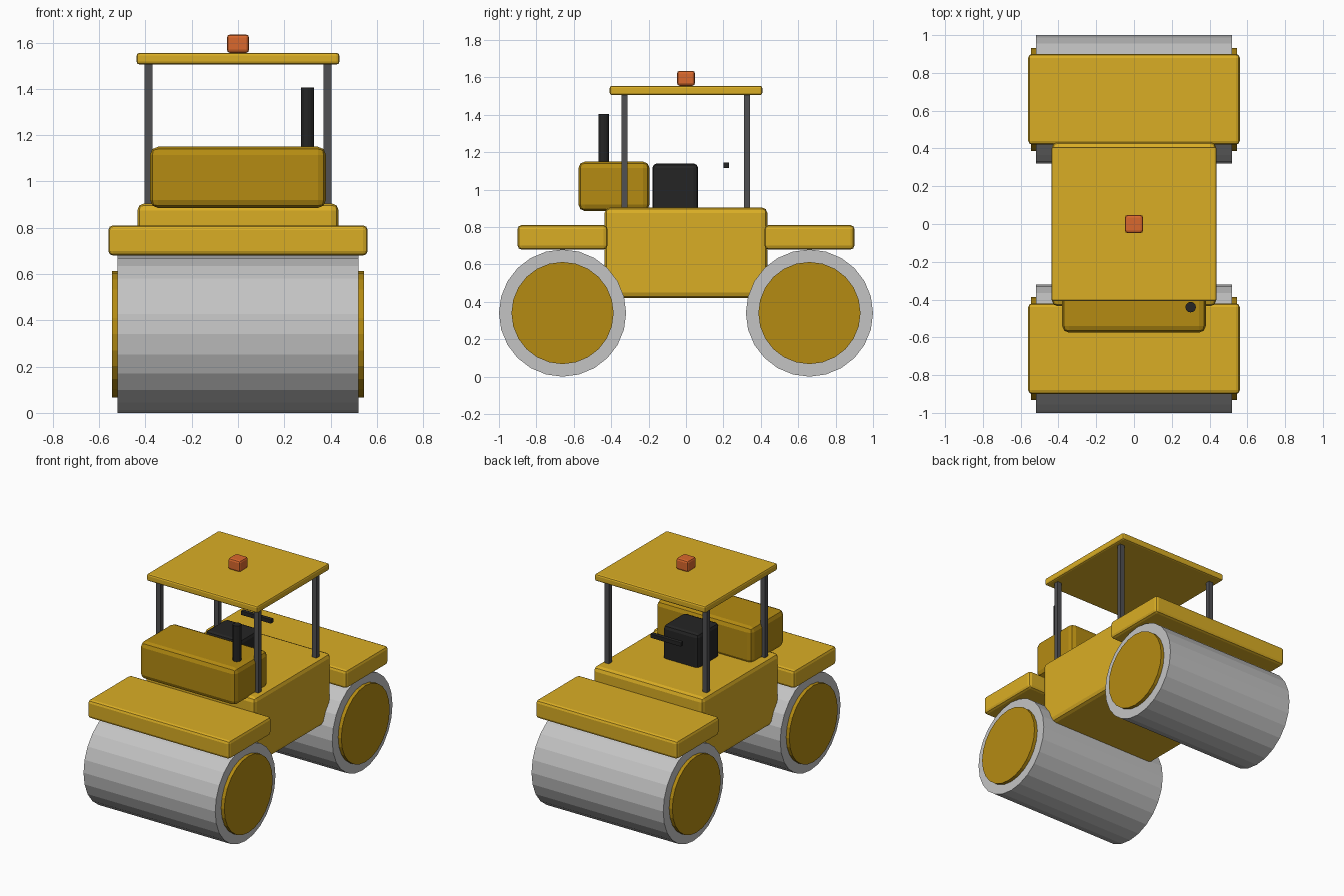
import bpy
import math

# Remove the default cube
if "Cube" in bpy.data.objects:
    bpy.data.objects.remove(bpy.data.objects["Cube"], do_unlink=True)


def material(name, r, g, b):
    m = bpy.data.materials.new(name)
    m.use_nodes = True
    m.diffuse_color = (r, g, b, 1)
    bsdf = next(n for n in m.node_tree.nodes if n.type == 'BSDF_PRINCIPLED')
    bsdf.inputs["Base Color"].default_value = (r, g, b, 1)
    bsdf.inputs["Roughness"].default_value = 0.6
    return m


yellow = material("yellow paint", 0.70, 0.42, 0.018)
ochre = material("dark yellow paint", 0.46, 0.26, 0.006)
steel = material("drum steel", 0.55, 0.55, 0.55)
grey = material("dark grey metal", 0.08, 0.08, 0.085)
black = material("black", 0.018, 0.018, 0.018)
orange = material("orange lamp", 0.70, 0.14, 0.026)


def box(name, low, high, mat, bevel=0.0):
    """Box between two corners, with rounded edges."""
    centre = [(a + b) / 2 for a, b in zip(low, high)]
    bpy.ops.mesh.primitive_cube_add(size=1, location=centre)
    ob = bpy.context.object
    ob.name = name
    ob.scale = [b - a for a, b in zip(low, high)]
    bpy.ops.object.transform_apply(location=False, rotation=False, scale=True)
    ob.data.materials.append(mat)
    if bevel:
        mod = ob.modifiers.new("rounded edges", 'BEVEL')
        mod.width = bevel
        mod.segments = 2
    return ob


def cylinder(name, centre, radius, length, mat, sides, along_x=False):
    turn = (0, math.pi / 2, 0) if along_x else (0, 0, 0)
    bpy.ops.mesh.primitive_cylinder_add(vertices=sides, radius=radius, depth=length,
                                        location=centre, rotation=turn)
    ob = bpy.context.object
    ob.name = name
    ob.data.materials.append(mat)
    return ob


# Rollers, their end caps and the fenders above them
for end, s in (("front", -1), ("rear", 1)):
    hub = (0, s * 0.66, 0.34)
    cylinder(end + "_drum", hub, 0.34, 1.04, steel, 24, True)
    cylinder(end + "_drum_caps", hub, 0.273, 1.09, ochre, 24, True)
    y0, y1 = sorted((s * 0.42, s * 0.90))
    box(end + "_fender", (-0.56, y0, 0.68), (0.56, y1, 0.81), yellow, 0.02)

# Chassis and engine hood
box("body", (-0.435, -0.435, 0.42), (0.435, 0.435, 0.905), yellow, 0.03)
box("engine_hood", (-0.38, -0.575, 0.885), (0.38, -0.195, 1.15), ochre, 0.035)
cylinder("exhaust_pipe", (0.30, -0.44, 1.25), 0.028, 0.31, black, 12)

# Driver's place
box("seat", (-0.14, -0.18, 0.88), (0.14, 0.065, 1.14), black, 0.025)
box("steering_bar", (-0.12, 0.2, 1.115), (0.12, 0.23, 1.145), black, 0.004)

# Canopy with its posts and warning lamp
for side, x in (("right", -0.387), ("left", 0.387)):
    for end, y in (("front", -0.33), ("rear", 0.325)):
        box(f"{end}_{side}_post", (x - 0.017, y - 0.016, 0.88),
            (x + 0.017, y + 0.016, 1.52), grey)
box("roof", (-0.438, -0.408, 1.505), (0.438, 0.408, 1.555), yellow, 0.012)
box("warning_lamp", (-0.048, -0.048, 1.555), (0.048, 0.048, 1.635), orange, 0.014)
